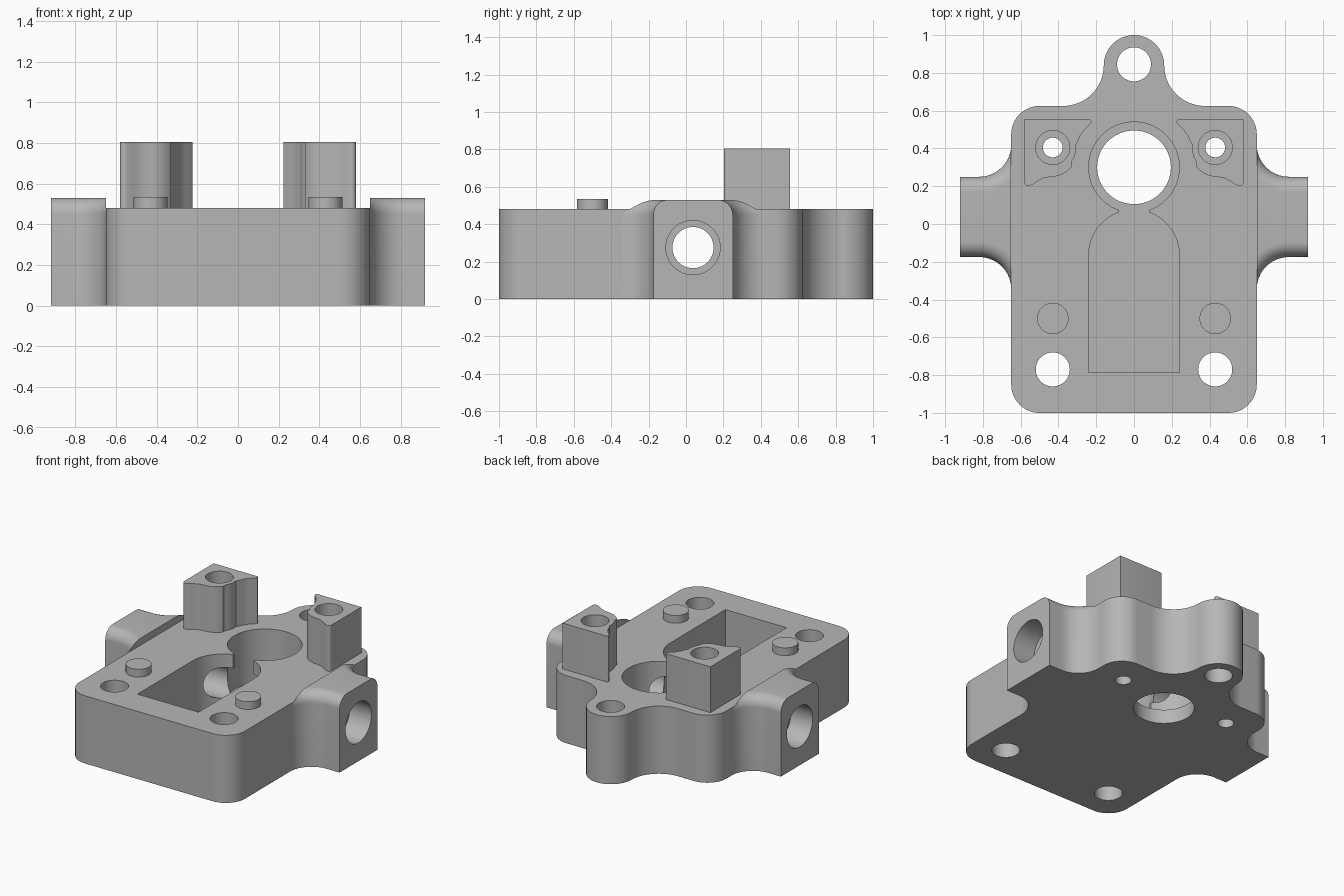
import bpy, bmesh
from math import sin, cos, acos, pi, radians

if "Cube" in bpy.data.objects:
    bpy.data.objects.remove(bpy.data.objects["Cube"], do_unlink=True)

grey = bpy.data.materials.new("machined_grey")
grey.use_nodes = True
COLOUR = (0.47, 0.47, 0.47, 1)
grey.diffuse_color = COLOUR
grey.node_tree.nodes["Principled BSDF"].inputs["Base Color"].default_value = COLOUR


def arc(cx, cy, r, a0, a1, n=16):
    """Points on an arc, angles in degrees."""
    steps = [radians(a0 + (a1 - a0) * i / n) for i in range(n + 1)]
    return [(cx + r * cos(a), cy + r * sin(a)) for a in steps]


def circle(cx, cy, r, n=64):
    return arc(cx, cy, r, 0, 360, n)[:-1]


def loft(name, rings):
    """Closed solid through matching rings of 3D points."""
    bm = bmesh.new()
    rows = [[bm.verts.new(p) for p in ring] for ring in rings]
    n = len(rows[0])
    for low, high in zip(rows, rows[1:]):
        for i in range(n):
            j = (i + 1) % n
            bm.faces.new((low[i], low[j], high[j], high[i]))
    bm.faces.new(rows[0][::-1])
    bm.faces.new(rows[-1])
    bmesh.ops.recalc_face_normals(bm, faces=bm.faces)
    mesh = bpy.data.meshes.new(name)
    bm.to_mesh(mesh)
    bm.free()
    mesh.materials.append(grey)
    obj = bpy.data.objects.new(name, mesh)
    bpy.context.collection.objects.link(obj)
    return obj


def prism(name, outline, z0, z1):
    return loft(name, [[(x, y, z) for x, y in outline] for z in (z0, z1)])


def rod_x(name, r, x0, x1):
    """Horizontal cylinder on the cross bore axis."""
    return loft(name, [[(x, y, z) for y, z in circle(BORE_Y, BORE_Z, r)] for x in (x0, x1)])


def select(obj):
    bpy.ops.object.select_all(action="DESELECT")
    obj.select_set(True)
    bpy.context.view_layer.objects.active = obj


def cut(obj, cutters):
    select(obj)
    for c in cutters:
        c.hide_render = True
        mod = obj.modifiers.new("cut", "BOOLEAN")
        mod.operation = "DIFFERENCE"
        mod.solver = "EXACT"
        mod.object = c
        bpy.ops.object.modifier_apply(modifier=mod.name)


TOP, FLOOR = 0.48, 0.1
BORE_Y, BORE_Z = 0.0375, 0.275
ABOVE, BELOW = 1, -0.1

# Body plate with rounded corners and rear lug
half = (arc(0, 0.84, 0.16, 90, 0) + arc(0.375, 0.84, 0.215, 180, 270)[1:]
        + arc(0.5, 0.475, 0.15, 90, 0) + arc(0.5, -0.85, 0.15, 0, -90))
body = prism("body", half + [(-x, y) for x, y in half[:0:-1]], 0, TOP)

# Side arms: flared towards the body, with rounded upper edges
FLARE, ROUND, INNER = 0.17, 0.08, 0.65


def arm_outline(inset):
    r = FLARE + inset
    end = 180 + acos(FLARE / r) * 180 / pi
    side = [(0.92, 0.2125 - inset)] + arc(INNER + FLARE, 0.2125 + FLARE, r, 270, end)
    return [(x, BORE_Y + h) for x, h in side] + [(x, BORE_Y - h) for x, h in side[::-1]]


arms = []
for s, side in ((1, "left"), (-1, "right")):
    layers = [(0, 0)]
    for i in range(11):
        t = pi / 2 * i / 10
        layers.append((0.45 + ROUND * sin(t), ROUND * (1 - cos(t))))
    arms.append(loft(side + "_arm", [[(s * x, y, z) for x, y in arm_outline(d)] for z, d in layers]))

# Towers hugging the main hole
tower_outline = ([(0.58, 0.555), (0.24, 0.555)] + arc(0.24, 0.54, 0.015, 90, 180, 4)
                 + [(0.235, 0.525), (0.262, 0.5), (0.285, 0.467), (0.298, 0.435)]
                 + arc(0.43, 0.4, 0.122, 172, 215, 6)
                 + arc(0.44, 0.39, 0.14, 218, 268, 8)
                 + [(0.475, 0.244), (0.51, 0.227), (0.54, 0.207)]
                 + arc(0.56, 0.222, 0.02, 250, 360, 6))
towers = []
for s, side in ((1, "left"), (-1, "right")):
    towers.append(prism(side + "_tower", [(s * x, y) for x, y in tower_outline], TOP, 0.805))
    prism(side + "_pin", circle(s * 0.43, -0.5, 0.083), TOP - 0.02, 0.535)

# Cutters: pocket, stepped main hole, connecting slot, cross bore, bolt holes
pocket = prism("pocket_cutter", [(-0.24, -0.785), (0.24, -0.785)]
               + arc(0, -0.165, 0.24, 0, 180, 32), FLOOR, ABOVE)
main_recess = prism("main_recess_cutter", circle(0, 0.3, 0.24), FLOOR, ABOVE)
main_hole = prism("main_hole_cutter", circle(0, 0.3, 0.195), BELOW, ABOVE)
slot = prism("slot_cutter", [(-0.08, 0), (0.08, 0), (0.08, 0.15), (-0.08, 0.15)], FLOOR, ABOVE)
lug_hole = prism("lug_hole_cutter", circle(0, 0.845, 0.09), BELOW, ABOVE)
bore = rod_x("bore_cutter", 0.11, -1.1, 1.1)
ports = [rod_x("port_cutter", 0.145, s * 0.75, s * 1.1) for s in (1, -1)]
bolts = [prism("bolt_cutter", circle(s * 0.43, -0.77, 0.09), BELOW, ABOVE) for s in (1, -1)]
screws = [prism("screw_cutter", circle(s * 0.43, 0.405, 0.052), BELOW, ABOVE) for s in (1, -1)]
heads = [prism("head_cutter", circle(s * 0.43, 0.405, 0.09), 0.55, ABOVE) for s in (1, -1)]

cut(body, [pocket, main_recess, main_hole, slot, lug_hole, bore] + bolts + screws)
for i in range(2):
    cut(arms[i], [bore, ports[i]])
    cut(towers[i], [screws[i], heads[i]])

# Remove cutters and smooth the curved walls
for c in [pocket, main_recess, main_hole, slot, lug_hole, bore] + ports + bolts + screws + heads:
    bpy.data.objects.remove(c, do_unlink=True)
for obj in list(bpy.context.collection.objects):
    if obj.type == "MESH":
        select(obj)
        bpy.ops.object.shade_smooth_by_angle(angle=radians(30))
